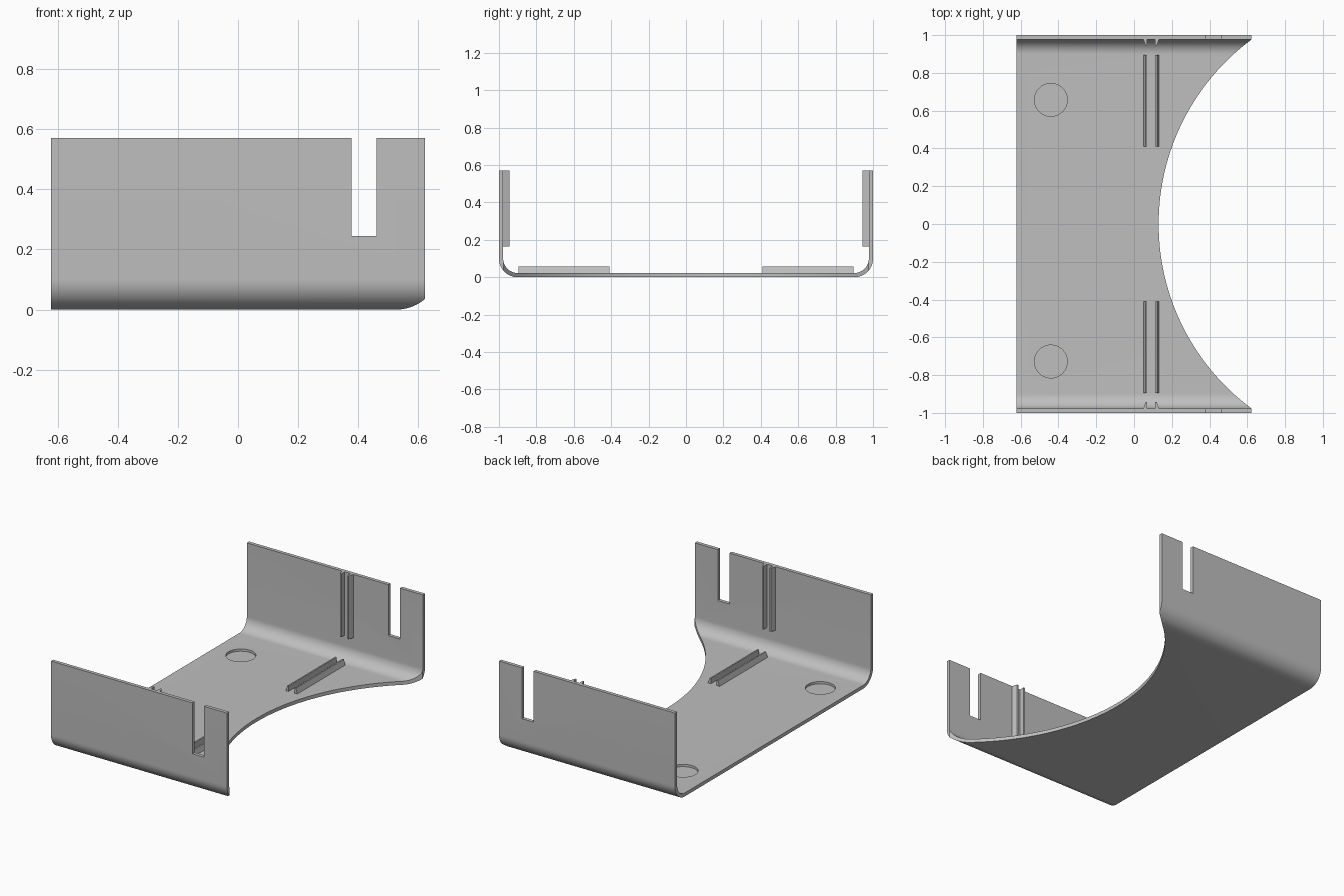
import bpy
import bmesh
from math import cos, sin, pi, radians
from mathutils import Vector

if "Cube" in bpy.data.objects:
    bpy.data.objects.remove(bpy.data.objects["Cube"])

HALF_X, HALF_Y, HEIGHT = 0.622, 1.0, 0.57
THICK, BEND = 0.0225, 0.1

grey = bpy.data.materials.new("plain grey")
grey.use_nodes = True
grey.diffuse_color = (0.52, 0.52, 0.52, 1)
grey.node_tree.nodes["Principled BSDF"].inputs["Base Color"].default_value = (0.52, 0.52, 0.52, 1)


def prism(name, outline, sweep):
    """Closed solid made by sweeping a planar outline along a vector."""
    bm = bmesh.new()
    face = bm.faces.new([bm.verts.new(p) for p in outline])
    swept = bmesh.ops.extrude_face_region(bm, geom=[face])["geom"]
    moved = [v for v in swept if isinstance(v, bmesh.types.BMVert)]
    bmesh.ops.translate(bm, verts=moved, vec=Vector(sweep))
    bmesh.ops.recalc_face_normals(bm, faces=bm.faces)
    mesh = bpy.data.meshes.new(name)
    bm.to_mesh(mesh)
    bm.free()
    mesh.materials.append(grey)
    obj = bpy.data.objects.new(name, mesh)
    bpy.context.collection.objects.link(obj)
    return obj


def disc(x, y, z, radius, count):
    return [(x + radius * cos(2 * pi * i / count), y + radius * sin(2 * pi * i / count), z)
            for i in range(count)]


def bend(radius, steps=16):
    """Quarter bend from the floor up to the +y wall, as (y, z) points."""
    return [(HALF_Y - BEND + radius * sin(a), BEND - radius * cos(a))
            for a in (i * pi / 2 / steps for i in range(steps + 1))]


# Folded sheet: floor and two side walls with rounded bends
outer = bend(BEND) + [(HALF_Y, HEIGHT)]
inner = bend(BEND - THICK) + [(HALF_Y - THICK, HEIGHT)]
section = ([(-y, z) for y, z in reversed(outer)] + outer
           + inner[::-1] + [(-y, z) for y, z in inner])
tray = prism("folded_tray", [(-HALF_X, y, z) for y, z in section], (2 * HALF_X, 0, 0))

# Cutters: curved end, wall slots and two shallow round recesses
cutters = [
    prism("arc_cutter", disc(1.345, 0, -0.5, 1.215, 256), (0, 0, 2)),
    prism("slot_cutter", [(x, -1.5, z) for x, z in
          ((0.378, 0.245), (0.46, 0.245), (0.46, 0.9), (0.378, 0.9))], (0, 3, 0)),
]
for y in (0.657, -0.728):
    cutters.append(prism("recess_cutter", disc(-0.44, y, 0.008, 0.087, 64), (0, 0, 0.1)))

bpy.context.view_layer.objects.active = tray
for cutter in cutters:
    cutter.hide_render = True
    mod = tray.modifiers.new("cut", "BOOLEAN")
    mod.operation = "DIFFERENCE"
    mod.solver = "EXACT"
    mod.object = cutter
    bpy.ops.object.modifier_apply(modifier=mod.name)
    bpy.data.objects.remove(cutter)

bpy.ops.object.select_all(action="DESELECT")
tray.select_set(True)
bpy.ops.object.shade_smooth_by_angle(angle=radians(30))

# Paired guide ribs: upright faces toward the gap, sloped faces outward
GAP_X, RISE, SINK = 0.091, 0.034, 0.005
rib = [(0.021, -SINK), (0.041, -SINK), (0.041, 0), (0.030, RISE), (0.021, RISE)]
for side, end in ((1, "back"), (-1, "front")):
    for way, hand in ((1, "left"), (-1, "right")):
        prism(f"{end}_floor_rib_{hand}",
              [(GAP_X + way * u, side * 0.41, THICK + h) for u, h in rib],
              (0, side * 0.485, 0))
        prism(f"{end}_wall_rib_{hand}",
              [(GAP_X + way * u, side * (HALF_Y - THICK - h), 0.165) for u, h in rib],
              (0, 0, HEIGHT - 0.165))
